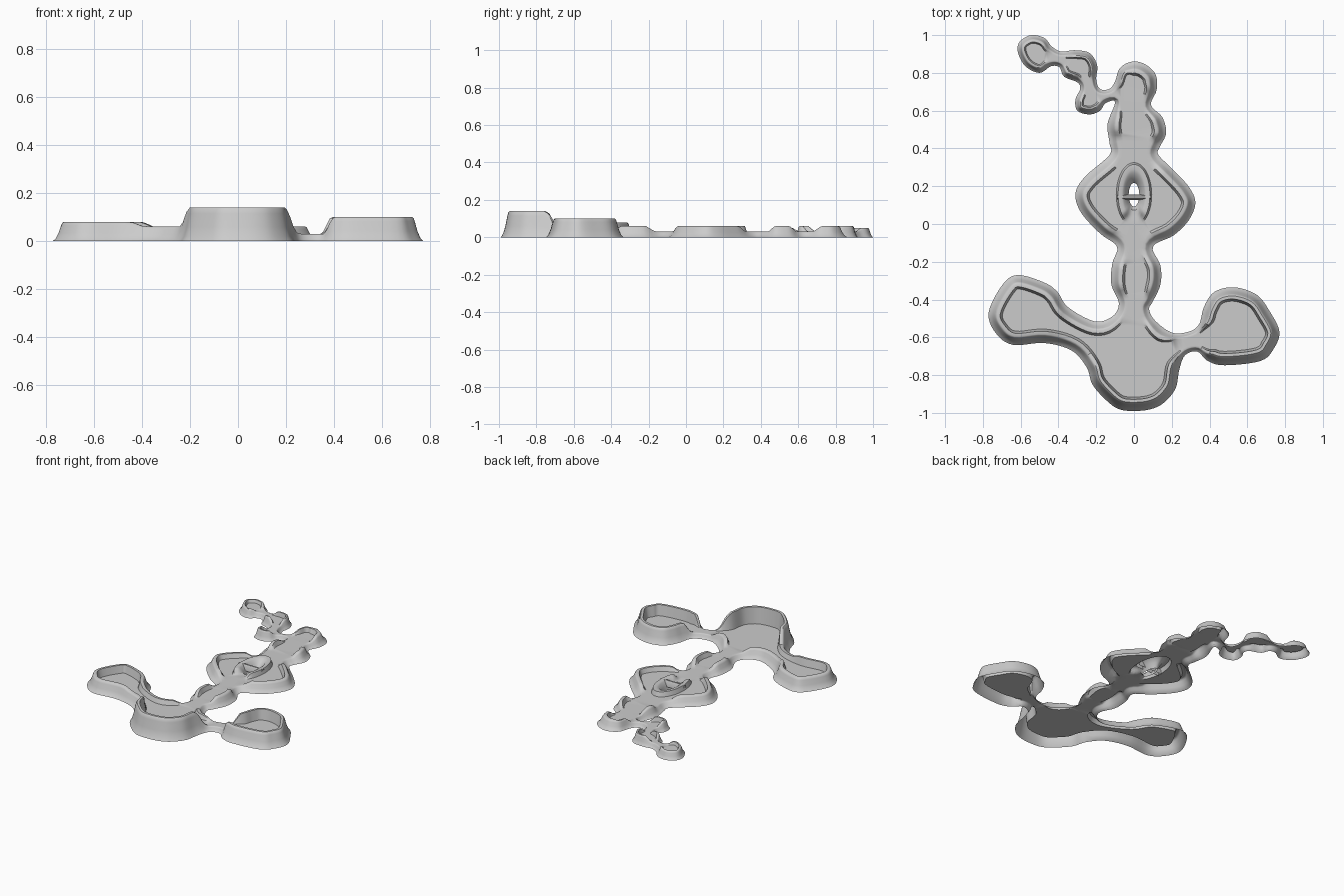
import bpy, bmesh, math
from mathutils import Vector

if "Cube" in bpy.data.objects:
    bpy.data.objects.remove(bpy.data.objects["Cube"])

FLOOR = 0.03

# Outline on the ground, counter-clockwise, right half then left half
RIGHT = [(0, -.99), (.09, -.98), (.16, -.945), (.22, -.87), (.24, -.77), (.27, -.695), (.335, -.675),
         (.39, -.725), (.48, -.748), (.67, -.725), (.74, -.66), (.77, -.57), (.72, -.465),
         (.65, -.375), (.53, -.335), (.425, -.36), (.37, -.44), (.345, -.53), (.29, -.57),
         (.20, -.575), (.11, -.51), (.08, -.45), (.10, -.41), (.14, -.32), (.14, -.22),
         (.10, -.12), (.21, -.06), (.29, .02), (.325, .11), (.295, .19), (.215, .28),
         (.13, .365), (.135, .405), (.17, .48), (.15, .565), (.09, .63), (.12, .71),
         (.115, .79), (.06, .845), (-.01, .86)]
LEFT = [(-.075, .825), (-.10, .755), (-.13, .715), (-.18, .715), (-.20, .765), (-.195, .84),
        (-.235, .905), (-.315, .92), (-.385, .913), (-.435, .94), (-.475, .985), (-.545, 1.0),
        (-.605, .965), (-.615, .91), (-.575, .835), (-.50, .80), (-.44, .835), (-.395, .83),
        (-.37, .78), (-.30, .75), (-.285, .715), (-.31, .66), (-.30, .60), (-.235, .58),
        (-.18, .60), (-.15, .64), (-.10, .645), (-.14, .53), (-.13, .43), (-.13, .365),
        (-.26, .25), (-.31, .16), (-.28, .06), (-.18, -.05), (-.09, -.12), (-.115, -.21),
        (-.12, -.32), (-.08, -.42), (-.115, -.49), (-.21, -.515), (-.35, -.44), (-.405, -.36),
        (-.475, -.31), (-.615, -.27), (-.695, -.32), (-.77, -.47), (-.73, -.58), (-.64, -.64),
        (-.475, -.63), (-.33, -.67), (-.25, -.76), (-.22, -.85), (-.145, -.935), (-.08, -.98)]

# x, y, radius, rim height
ROOMS = [(0, -.87, .26, .14), (.57, -.55, .25, .10), (-.6, -.45, .23, .08), (-.52, .9, .14, .05)]
# x, y, radius without a rim, inset scale
GAPS = [(.30, -.62, .075, .5), (0, -.44, .10, .8), (0, -.10, .12, 1), (0, .375, .145, 1),
        (0, .63, .105, .75), (-.14, .68, .05, .5), (-.24, .73, .055, .5), (-.405, .875, .055, .5)]


def near(p, x, y, r, fade=.05):
    t = min(1, max(0, (r + fade - math.hypot(p.x - x, p.y - y)) / fade))
    return t * t * (3 - 2 * t)


def rim_height(p):
    h = .06
    for x, y, r, top in ROOMS:
        h += (top - h) * near(p, x, y, r)
    for x, y, r, s in GAPS:
        h += (FLOOR - h) * near(p, x, y, r)
    return h


def inset_scale(p):
    k = 1 - .4 * near(p, -.4, .8, .29, .1)
    for x, y, r, s in GAPS:
        k = min(k, 1 + (s - 1) * near(p, x, y, r, .08))
    return k


def spline(points, steps):
    pts = [Vector(p) for p in points]
    n, out = len(pts), []
    for i in range(n):
        a, b, c, d = (pts[(i + j) % n] for j in (-1, 0, 1, 2))
        for k in range(steps):
            t = k / steps
            out.append(.5 * (2 * b + (c - a) * t + (2 * a - 5 * b + 4 * c - d) * t * t
                             + (3 * b - a - 3 * c + d) * t ** 3))
    return out


def skin(bm, rings):
    """Joins closed rings with quads and returns the edges of the last ring."""
    loops = [[bm.verts.new(v) for v in ring] for ring in rings]
    n = len(loops[0])
    for a, b in zip(loops, loops[1:]):
        for i in range(n):
            j = (i + 1) % n
            bm.faces.new((a[i], a[j], b[j], b[i]))
    last = loops[-1]
    return [bm.edges.get((last[i], last[(i + 1) % n])) or
            bm.edges.new((last[i], last[(i + 1) % n])) for i in range(n)]


def finish(bm, name):
    bm.normal_update()
    me = bpy.data.meshes.new(name)
    bm.to_mesh(me)
    bm.free()
    ob = bpy.data.objects.new(name, me)
    bpy.context.collection.objects.link(ob)
    bpy.ops.object.select_all(action='DESELECT')
    ob.select_set(True)
    bpy.context.view_layer.objects.active = ob
    bpy.ops.object.shade_smooth_by_angle(angle=math.radians(35))
    return ob


# Outer wall: flared skirt, flat rim, steep drop to the floor
bm = bmesh.new()
outline = spline(RIGHT + LEFT, 5)
n = len(outline)
inward = []
for i in range(n):
    t = (outline[(i + 4) % n] - outline[i - 4]).normalized()
    inward.append(Vector((-t.y, t.x)))
PROFILE = [(0, 0), (.012, .14), (.024, .42), (.035, .82), (.040, .95), (.046, 1), (.062, 1)]
heights = [rim_height(p) for p in outline]
scales = [inset_scale(p) for p in outline]
rings = []
for d, f in PROFILE + [(.074, None)]:
    rings.append([(*(p + m * d * s), FLOOR if f is None else f * h)
                  for p, m, s, h in zip(outline, inward, scales, heights)])
edges = skin(bm, rings)

# Island wall around the central opening, without a rim at its lower end
ISLAND = [(.028, .062, 0), (.040, .082, .5), (.055, .115, .9), (.064, .135, 1), (.084, .16, 1), (.094, .17, None)]
rings = []
for rx, ry, f in ISLAND:
    ring = []
    for i in range(64):
        a = -math.tau * i / 64
        p = Vector((rx * math.cos(a), .155 + ry * math.sin(a)))
        h = .06 + (FLOOR - .06) * near(p, 0, 0, .045, .04)
        ring.append((p.x, p.y, FLOOR if f is None else f * h))
    rings.append(ring)
edges += skin(bm, rings)

# Floor between the two walls
bmesh.ops.triangle_fill(bm, edges=edges, use_beauty=True, normal=(0, 0, 1))
bm.normal_update()
flipped = [f for f in bm.faces if f.normal.z < -1e-6]
bmesh.ops.reverse_faces(bm, faces=flipped)
finish(bm, "tray")

# Narrow arched bridge across the opening
bm = bmesh.new()
rows = []
for x in (-.09, -.06, 0, .06, .09):
    rows.append([bm.verts.new((x, .142 + dy, z)) for dy, z in
                 ((-.014, .02), (-.010, .052), (-.005, .06), (.005, .06), (.010, .052), (.014, .02))])
for a, b in zip(rows, rows[1:]):
    for i in range(5):
        bm.faces.new((a[i], b[i], b[i + 1], a[i + 1]))
finish(bm, "bridge")
